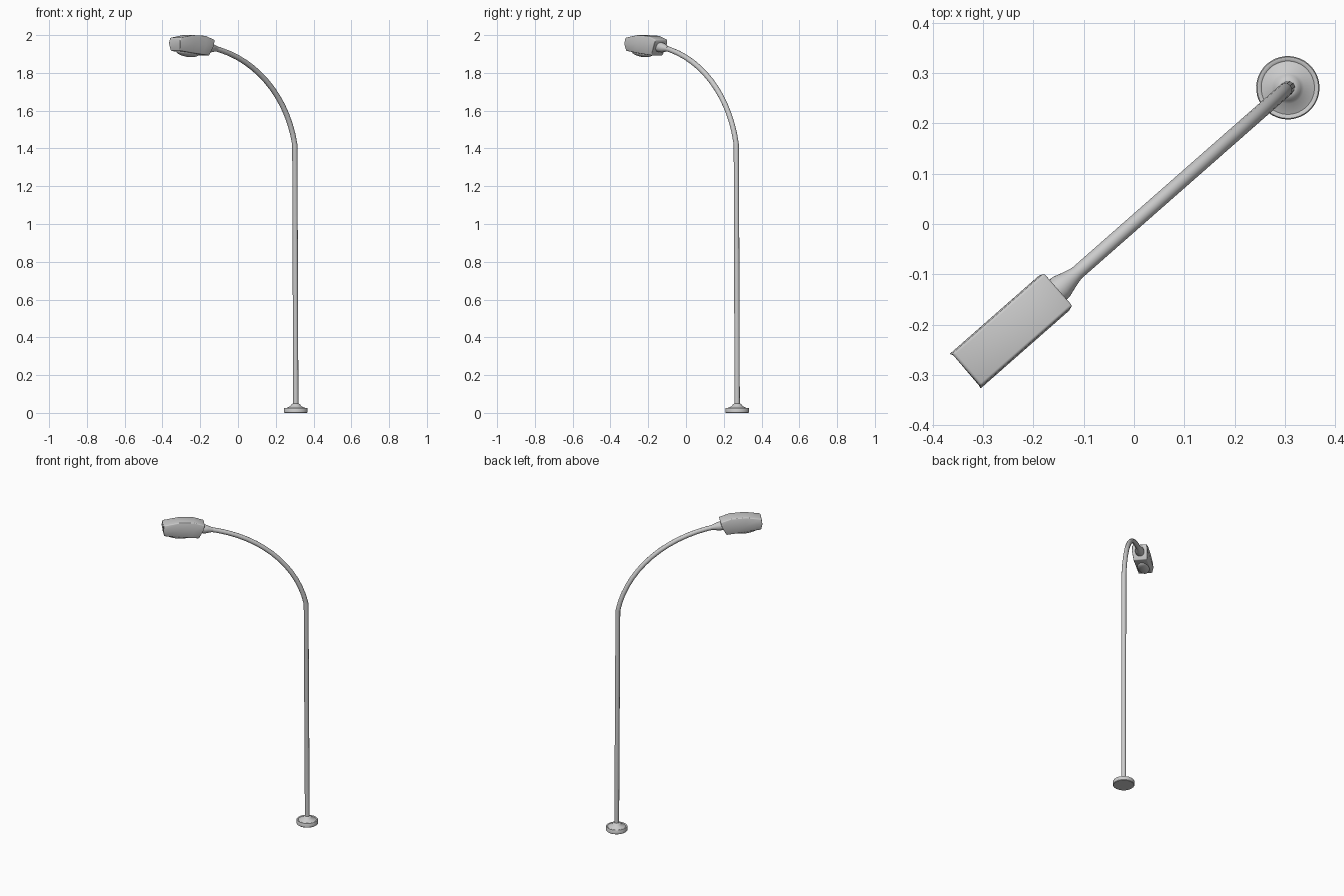
import bpy, bmesh, math
from mathutils import Matrix, Vector

if "Cube" in bpy.data.objects:
    bpy.data.objects.remove(bpy.data.objects["Cube"])

# Local frame: x runs from the pole towards the lamp, z is up
PLACE = Matrix.Translation((0.306, 0.271, 0)) @ Matrix.Rotation(math.radians(221.3), 4, 'Z')


def smooth(ob, angle=35):
    bpy.ops.object.select_all(action='DESELECT')
    ob.select_set(True)
    bpy.context.view_layer.objects.active = ob
    bpy.ops.object.shade_smooth_by_angle(angle=math.radians(angle))


def loft(name, rings, local=None, bevel=0):
    """Skin a list of closed rings and cap both ends."""
    bm = bmesh.new()
    rows = [[bm.verts.new(p) for p in ring] for ring in rings]
    n = len(rows[0])
    for a, b in zip(rows, rows[1:]):
        for i in range(n):
            j = (i + 1) % n
            bm.faces.new((a[i], a[j], b[j], b[i]))
    bm.faces.new(rows[0])
    bm.faces.new(rows[-1])
    bmesh.ops.recalc_face_normals(bm, faces=bm.faces)
    if bevel:
        sharp = [e for e in bm.edges if e.calc_face_angle(0) > math.radians(35)]
        bmesh.ops.bevel(bm, geom=sharp, offset=bevel, segments=3, profile=0.5, affect='EDGES')
    me = bpy.data.meshes.new(name)
    bm.to_mesh(me)
    bm.free()
    ob = bpy.data.objects.new(name, me)
    bpy.context.collection.objects.link(ob)
    ob.matrix_world = PLACE @ (local or Matrix())
    smooth(ob)
    return ob


def turned(name, profile, local=None, n=40):
    """Round part from (radius, height) points."""
    return loft(name, [[(r * math.cos(2 * math.pi * i / n), r * math.sin(2 * math.pi * i / n), z)
                        for i in range(n)] for r, z in profile], local)


# Round foot with a rim, shallow groove and a collar around the pole
turned("base", [(0.060, 0), (0.063, 0.003), (0.063, 0.024), (0.061, 0.027), (0.056, 0.027),
                (0.053, 0.025), (0.032, 0.034), (0.026, 0.040), (0.021, 0.047), (0.014, 0.050)])

# Pole and curved arm as one tube
p0, p1, p2, p3 = (Vector(p) for p in ((0.007, 1.42), (0.06, 1.68), (0.29, 1.885), (0.60, 1.935)))
path = [Vector((0, 0.03))]
for k in range(15):
    t = k / 14
    path.append(p0 * (1 - t)**3 + p1 * 3 * t * (1 - t)**2 + p2 * 3 * t * t * (1 - t) + p3 * t**3)
cu = bpy.data.curves.new("pole_and_arm", 'CURVE')
cu.dimensions = '3D'
cu.bevel_depth = 0.0142
cu.bevel_resolution = 4
cu.use_fill_caps = True
sp = cu.splines.new('POLY')
sp.points.add(len(path) - 1)
for pt, v in zip(sp.points, path):
    pt.co = (v.x, 0, v.y, 1)
pole = bpy.data.objects.new("pole_and_arm", cu)
bpy.context.collection.objects.link(pole)
pole.matrix_world = PLACE
bpy.ops.object.select_all(action='DESELECT')
pole.select_set(True)
bpy.context.view_layer.objects.active = pole
bpy.ops.object.convert(target='MESH')
smooth(bpy.context.object, 40)

# Flared socket joining arm and lamp head
turned("arm_socket", [(0.0135, 0), (0.016, 0.012), (0.021, 0.030), (0.026, 0.046), (0.026, 0.075)],
       Matrix.Translation((0.555, 0, 1.927)) @ Matrix.Rotation(math.radians(82), 4, 'Y'), 24)

# Lamp housing: stations of (x, z) at the top, seam and bottom
stations = [((0.607, 1.975), (0.615, 1.942), (0.643, 1.892)),
            ((0.670, 1.996), (0.672, 1.945), (0.690, 1.897)),
            ((0.760, 2.000), (0.760, 1.950), (0.760, 1.905)),
            ((0.850, 1.986), (0.857, 1.955), (0.848, 1.917))]
rings = []
for top, seam, bot in stations:
    half = [(top, 0.043), (seam, 0.046), (bot, 0.040)]
    rings.append([(p[0], w, p[1]) for p, w in half] +
                 [(p[0], -w, p[1]) for p, w in reversed(half)])
loft("lamp_housing", rings, bevel=0.005)

# Shallow bowl lens under the housing
bpy.ops.mesh.primitive_uv_sphere_add(segments=32, ring_count=16, radius=1)
lens = bpy.context.object
lens.name = "lens"
lens.matrix_world = (PLACE @ Matrix.Translation((0.762, 0, 1.907))
                     @ Matrix.Rotation(math.radians(-7), 4, 'Y')
                     @ Matrix.Diagonal((0.076, 0.034, 0.022, 1)))
smooth(lens)
